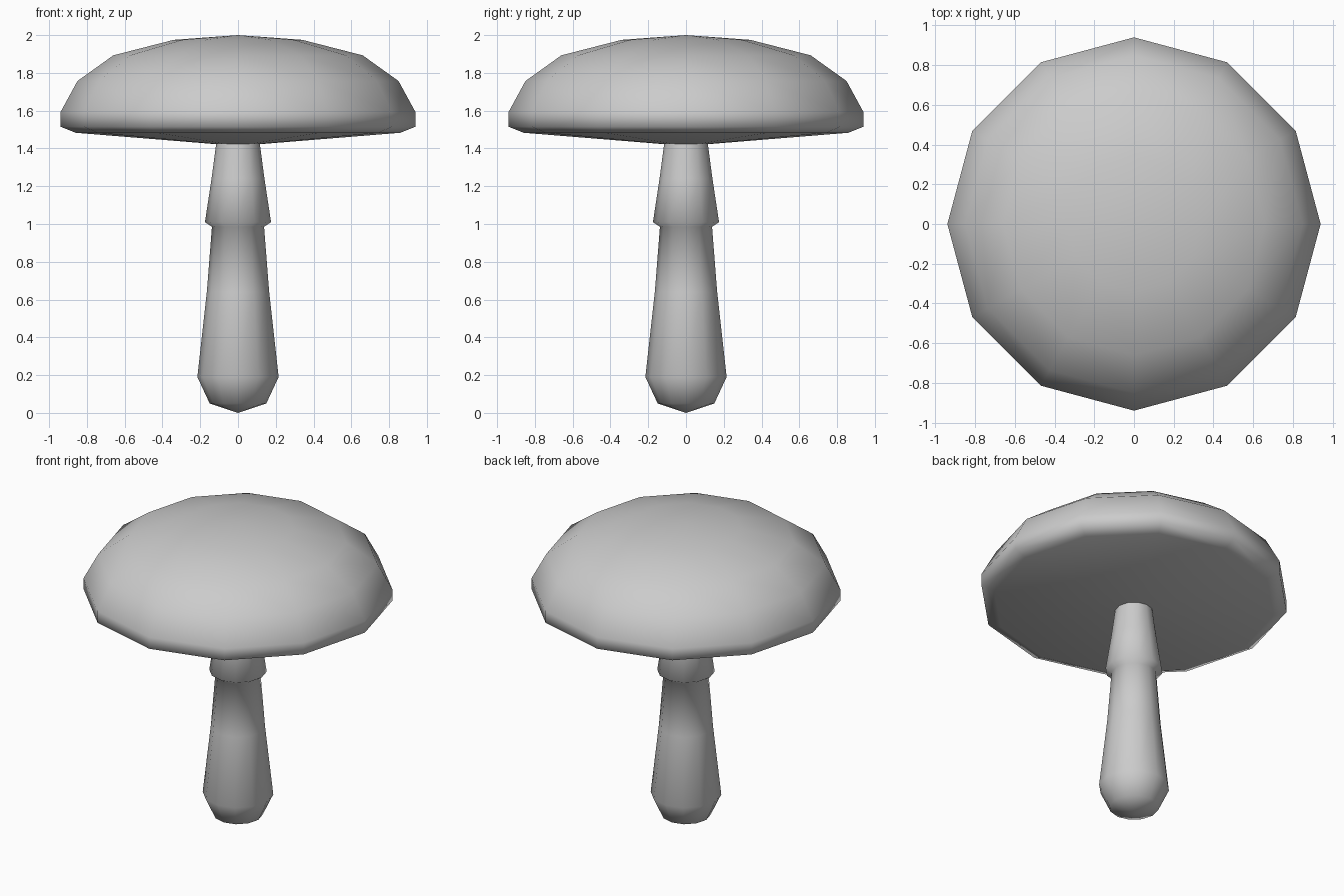
import bpy, bmesh
from math import sin, cos, tau, radians

if "Cube" in bpy.data.objects:
    bpy.data.objects.remove(bpy.data.objects["Cube"])

SIDES = 12


def lathe(name, profile, sides=SIDES, angle=60):
    """Spin (radius, z) points about z; radius 0 makes a pole."""
    bm = bmesh.new()
    rings = []
    for r, z in profile:
        n = 1 if r == 0 else sides
        rings.append([bm.verts.new((r * cos(tau * i / sides), r * sin(tau * i / sides), z))
                      for i in range(n)])
    for a, b in zip(rings, rings[1:]):
        for i in range(sides):
            j = (i + 1) % sides
            quad = [a[i % len(a)], a[j % len(a)], b[j % len(b)], b[i % len(b)]]
            bm.faces.new(list(dict.fromkeys(quad)))
    bmesh.ops.recalc_face_normals(bm, faces=bm.faces)
    mesh = bpy.data.meshes.new(name)
    bm.to_mesh(mesh)
    bm.free()
    ob = bpy.data.objects.new(name, mesh)
    bpy.context.collection.objects.link(ob)
    bpy.ops.object.select_all(action='DESELECT')
    ob.select_set(True)
    bpy.context.view_layer.objects.active = ob
    bpy.ops.object.shade_smooth_by_angle(angle=radians(angle))
    return ob


# Domed cap with a rolled rim and a shallow cone underneath
lathe("cap", [(0, 2.0), (0.34, 1.975), (0.66, 1.893), (0.85, 1.757), (0.94, 1.592),
              (0.94, 1.515), (0.86, 1.483), (0.11, 1.422), (0, 1.422)], angle=75)

# Stem with a bulbous foot and a collar skirt
lathe("stem", [(0, 0), (0.15, 0.05), (0.215, 0.19), (0.165, 0.64), (0.138, 0.985),
               (0.175, 1.01), (0.14, 1.24), (0.115, 1.43), (0, 1.43)], angle=75)
